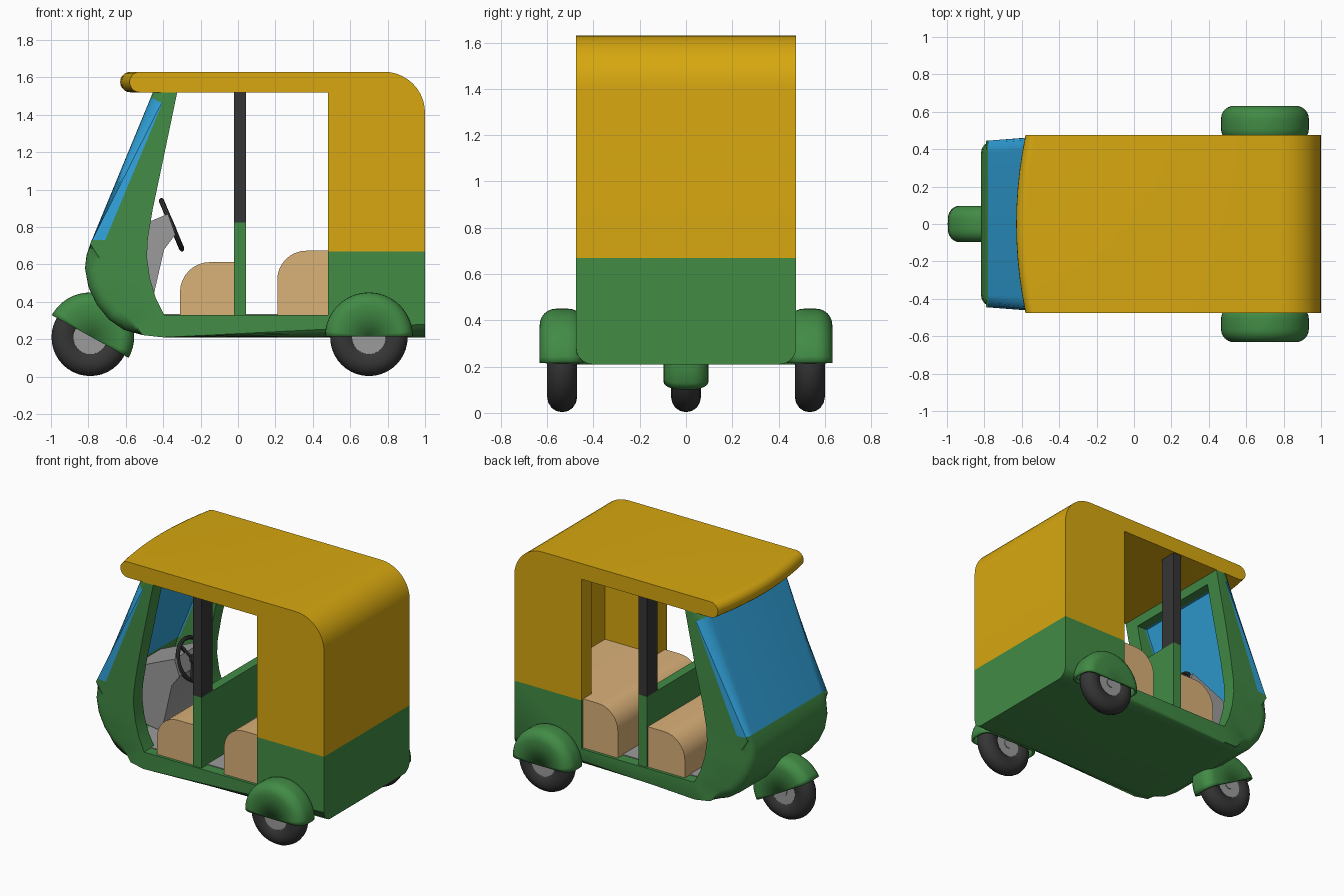
import bpy, bmesh
from math import sin, cos, pi, radians, atan2
from mathutils import Matrix, Vector

if "Cube" in bpy.data.objects:
    bpy.data.objects.remove(bpy.data.objects["Cube"], do_unlink=True)


def material(name, r, g, b):
    m = bpy.data.materials.new(name)
    m.use_nodes = True
    m.diffuse_color = (r, g, b, 1)
    m.node_tree.nodes["Principled BSDF"].inputs["Base Color"].default_value = (r, g, b, 1)
    return m


GREEN = material("body green", 0.054, 0.26, 0.06)
YELLOW = material("canopy yellow", 0.68, 0.39, 0.005)
BLUE = material("glass blue", 0.032, 0.38, 0.74)
TAN = material("seat tan", 0.70, 0.44, 0.19)
GREY = material("metal grey", 0.33, 0.33, 0.33)
BLACK = material("rubber black", 0.036, 0.036, 0.036)


def finish(bm, name, mat=None, smooth=True):
    bmesh.ops.recalc_face_normals(bm, faces=bm.faces)
    mesh = bpy.data.meshes.new(name)
    bm.to_mesh(mesh)
    bm.free()
    ob = bpy.data.objects.new(name, mesh)
    bpy.context.collection.objects.link(ob)
    if mat:
        mesh.materials.append(mat)
    if smooth:
        shade(ob)
    return ob


def activate(ob):
    bpy.ops.object.select_all(action="DESELECT")
    ob.select_set(True)
    bpy.context.view_layer.objects.active = ob


def shade(ob):
    activate(ob)
    bpy.ops.object.shade_smooth_by_angle(angle=radians(35))


def arc(cx, cz, r, a0, a1, n=8):
    angles = [radians(a0 + (a1 - a0) * i / n) for i in range(n + 1)]
    return [(cx + r * cos(a), cz + r * sin(a)) for a in angles]


def prism_bm(profile, half, steps=1):
    """Side profile in x and z, carried across the width in equal steps."""
    bm = bmesh.new()
    rings = []
    for i in range(steps + 1):
        y = half * (2 * i / steps - 1)
        rings.append([bm.verts.new((x, y, z)) for x, z in profile])
    n = len(profile)
    for a, b in zip(rings, rings[1:]):
        for i in range(n):
            j = (i + 1) % n
            bm.faces.new((a[i], a[j], b[j], b[i]))
    bm.faces.new(rings[0])
    bm.faces.new(rings[-1])
    return bm


def prism(name, profile, half, mat=None):
    return finish(prism_bm(profile, half), name, mat)


def box(name, x0, x1, y0, y1, z0, z1, mat=None):
    ob = prism(name, [(x0, z0), (x1, z0), (x1, z1), (x0, z1)], (y1 - y0) / 2, mat)
    ob.data.transform(Matrix.Translation((0, (y0 + y1) / 2, 0)))
    return ob


def lathe(name, profile, mat, at, start=0, sweep=360, steps=40):
    """Profile of (radius, width) turned about the y axis."""
    bm = bmesh.new()
    vs = [bm.verts.new((r, h, 0)) for r, h in profile]
    es = [bm.edges.new(p) for p in zip(vs, vs[1:])]
    bmesh.ops.spin(bm, geom=vs + es, cent=(0, 0, 0), axis=(0, -1, 0),
                   angle=radians(sweep), steps=steps)
    bmesh.ops.remove_doubles(bm, verts=bm.verts, dist=0.0005)
    bm.transform(Matrix.Translation(at) @ Matrix.Rotation(-radians(start), 4, "Y"))
    return finish(bm, name, mat)


def boolean(ob, cutter, operation, keep=False):
    mod = ob.modifiers.new("cut", "BOOLEAN")
    mod.object, mod.operation, mod.solver = cutter, operation, "EXACT"
    activate(ob)
    bpy.ops.object.modifier_apply(modifier=mod.name)
    if not keep:
        bpy.data.objects.remove(cutter, do_unlink=True)


# Body shell: floor, front cowl with pillars, and lower rear box
OUTER = [(-.455, 1.52), (-.79, .71), (-.81, .65), (-.818, .58), (-.80, .48), (-.755, .385),
         (-.69, .305), (-.61, .25), (-.51, .222), (-.40, .21), (1, .21)]
INNER = [(1, .67), (.48, .67), (.48, .33), (-.395, .33), (-.44, .42), (-.472, .53), (-.487, .64),
         (-.482, .74), (-.455, .9), (-.40, 1.16), (-.325, 1.52)]
HOLLOW = [(-.2, .33), (-.58, .33), (-.68, .39), (-.74, .49), (-.757, .6), (-.73, .71),
          (-.42, 1.46), (-.2, 1.46)]


def body_shell(name, mat):
    bm = prism_bm(OUTER + INNER, .475)
    keys = [(round(x, 3), round(z, 3)) for x, z in OUTER]

    def on_rim(v):
        return (round(v.co.x, 3), round(v.co.z, 3)) in keys
    rim = [e for e in bm.edges if all(on_rim(v) for v in e.verts)
           and abs(e.verts[0].co.y - e.verts[1].co.y) < .01
           and len([v for v in e.verts if abs(v.co.x - 1) < .01]) < 2]
    bmesh.ops.bevel(bm, geom=rim, offset=.07, segments=5, profile=.5,
                    affect="EDGES", clamp_overlap=False)
    bmesh.ops.triangulate(bm, faces=[f for f in bm.faces if len(f.verts) > 4])
    for v in bm.verts:  # slightly narrower nose
        v.co.y *= 1 - .063 * min(1, max(0, (-.4 - v.co.x) / .23))
    ob = finish(bm, name, mat, False)
    boolean(ob, prism("hollow_cutter", HOLLOW, .365), "DIFFERENCE")
    return ob


body = body_shell("body_shell", GREEN)
windshield = body_shell("windshield", BLUE)
pane = prism("pane_cutter", [(-.95, .735), (-.71, .73), (-.405, 1.46), (-.55, 1.54)], .6)
boolean(body, pane, "DIFFERENCE", keep=True)
boolean(windshield, pane, "INTERSECT")
shade(body)
shade(windshield)

# Canopy: roof with a bowed rounded lip, and upper rear walls
side = (arc(-.525, 1.575, .055, 270, 90, 10) + arc(.78, 1.41, .22, 90, 0, 10)
        + [(1, .67), (.48, .67), (.48, 1.52)])
bm = prism_bm(side, .475, 10)
for v in bm.verts:
    if v.co.x < -.5:
        v.co.x -= .05 * (1 - (v.co.y / .475) ** 2)
canopy = finish(bm, "canopy", YELLOW, False)
boolean(canopy, box("cabin_cutter", .3, .88, -.36, .36, .6, 1.519), "DIFFERENCE")
shade(canopy)

# Cabin floor, seats, partition and door pillars
box("floor_mat", -.58, .25, -.40, .40, .328, .335, GREY)
prism("rear_seat", [(.90, .33), (.90, .673), *arc(.365, .518, .155, 90, 180), (.21, .33)], .455, TAN)
prism("front_seat", [(-.02, .33), (-.02, .612), *arc(-.15, .452, .16, 90, 180), (-.31, .33)], .455, TAN)
box("partition", -.022, .042, -.465, .465, .32, .825, GREEN)
for s, tag in ((1, "left"), (-1, "right")):
    box("pillar_" + tag, -.022, .042, s * .405 - .06, s * .405 + .06, .825, 1.525, BLACK)

# Steering console and wheel
prism("console", [(-.72, .72), (-.47, .83), (-.375, .87), (-.335, .76), (-.395, .68),
                  (-.45, .44), (-.48, .34), (-.62, .36), (-.72, .5)], .17, GREY)
axis = Vector((.92, 0, .39))
turn = Matrix.Translation((-.355, 0, .812)) @ axis.to_track_quat("Z", "Y").to_matrix().to_4x4()
bpy.ops.mesh.primitive_torus_add(major_radius=.14, minor_radius=.014, major_segments=32, minor_segments=8)
rim = bpy.context.object
rim.name = "steering_rim"
rim.data.transform(turn)
rim.data.materials.append(BLACK)
shade(rim)
bm = bmesh.new()
bmesh.ops.create_cone(bm, cap_ends=True, segments=16, radius1=.03, radius2=.03, depth=.03)
bmesh.ops.create_cone(bm, cap_ends=True, segments=12, radius1=.016, radius2=.016, depth=.12,
                      matrix=Matrix.Translation((0, 0, -.06)))
for k in range(3):
    spoke = (Matrix.Rotation(k * 2 * pi / 3, 4, "Z") @ Matrix.Translation((.07, 0, 0))
             @ Matrix.Diagonal((.14, .022, .014, 1)))
    bmesh.ops.create_cube(bm, size=1, matrix=spoke)
bm.transform(turn)
finish(bm, "steering_spokes", BLACK)

# Wheels and fenders
half_tyre = [(.085, .045), (.10, .058), (.14, .065), (.165, .06), (.188, .046), (.202, .025)]
TYRE = [(r, -h) for r, h in half_tyre] + [(.207, 0)] + half_tyre[::-1]
corner = arc(.165, .027, .07, 0, 90, 6)
FENDER = [(0, -.097)] + [(r, -h) for r, h in corner[::-1]] + corner + [(0, .097)]


def disc(r, h):
    return [(0, -h), (r, -h), (r, h), (0, h)]


for tag, x, y, tilt in (("front", -.79, 0, -29), ("rear_left", .7, .535, 0), ("rear_right", .7, -.535, 0)):
    at = (x, y, .21)
    lathe("tyre_" + tag, TYRE, BLACK, at)
    lathe("hub_" + tag, disc(.09, .05), GREY, at)
    lathe("axle_cap_" + tag, disc(.03, .056), GREY, at, steps=20)
    fender = lathe("fender_" + tag, FENDER, GREEN, (x, y, .215), start=tilt, sweep=180, steps=24)
    thick = fender.modifiers.new("thickness", "SOLIDIFY")
    thick.thickness, thick.offset = .016, -1
    # Open shell normals must face outward for the thickness to go inward
    mesh = fender.data
    out = sum((p.normal.dot(p.center - Vector(at)) for p in mesh.polygons), 0.0)
    if out < 0:
        mesh.flip_normals()
